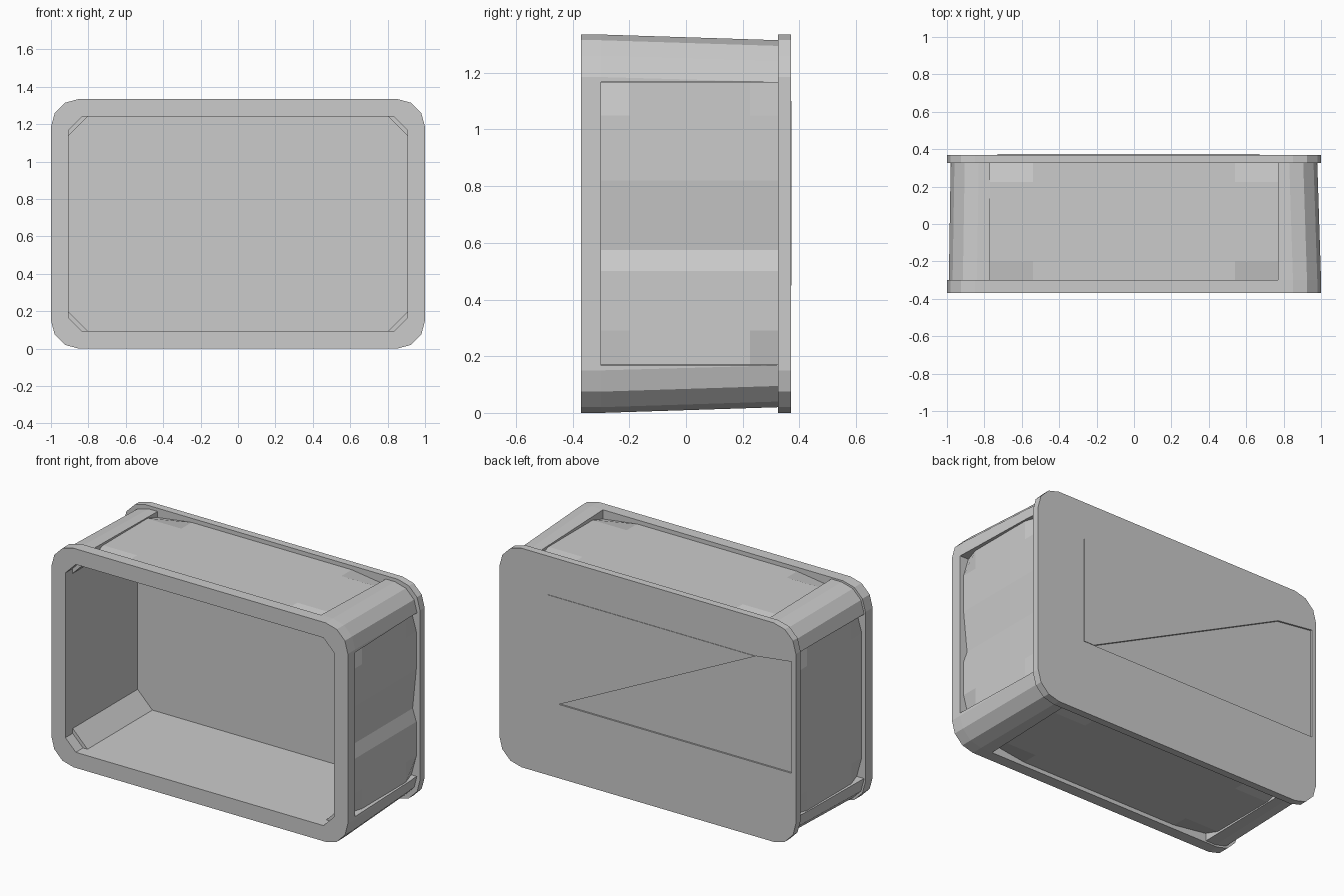
import bpy, bmesh, math

if "Cube" in bpy.data.objects:
    bpy.data.objects.remove(bpy.data.objects["Cube"])

W, H = 1.0, 1.335          # half width, full height
MID = H / 2
FRONT, RIM, BACK, END = -0.37, -0.30, 0.325, 0.37

grey = bpy.data.materials.new("plain_grey")
grey.use_nodes = True
COLOUR = (0.6, 0.6, 0.6, 1)
grey.diffuse_color = COLOUR
grey.node_tree.nodes["Principled BSDF"].inputs["Base Color"].default_value = COLOUR


def finish(name, bm):
    mesh = bpy.data.meshes.new(name)
    bm.to_mesh(mesh)
    bm.free()
    mesh.materials.append(grey)
    obj = bpy.data.objects.new(name, mesh)
    bpy.context.collection.objects.link(obj)
    return obj


def corner(inset, radius, chamfer=False):
    """Upper +x corner as four (x, z) points, z measured from the middle."""
    cx, cz = W - inset - radius, MID - inset - radius
    pts = []
    for i in range(4):
        a, t = math.radians(30 * i), i / 3
        c, s = (1 - t, t) if chamfer else (math.cos(a), math.sin(a))
        pts.append((cx + radius * c, cz + radius * s))
    return pts


def outline(inset, radius, chamfer=False):
    """Rounded or chamfered rectangle."""
    q = corner(inset, radius, chamfer)
    loop = q + [(-x, z) for x, z in reversed(q)]
    loop += [(-x, -z) for x, z in q] + [(x, -z) for x, z in reversed(q)]
    return [(x, z + MID) for x, z in loop]


def prism(name, outer, y0, y1, inner=None, far=None):
    """Extrude an outline along y; hollow with inner, tapered with far."""
    bm = bmesh.new()

    def ring(loop, y):
        return [bm.verts.new((x, y, z)) for x, z in loop]

    def bridge(a, b):
        for i in range(len(a)):
            j = (i + 1) % len(a)
            bm.faces.new((a[i], a[j], b[j], b[i]))

    of, ob = ring(outer, y0), ring(far or outer, y1)
    bridge(of, ob)
    if inner:
        nf, nb = ring(inner, y0), ring(inner, y1)
        bridge(nf, nb)
        bridge(of, nf)
        bridge(ob, nb)
    else:
        bm.faces.new(of)
        bm.faces.new(ob)
    bmesh.ops.recalc_face_normals(bm, faces=bm.faces)
    return finish(name, bm)


def pillow(name, rows, place, outward, crease=None):
    """Wall panel with dipped corners and an optional crease along one row."""
    bm = bmesh.new()
    cols = [RIM, RIM + 0.1, BACK - 0.1, BACK]
    grid = []
    for r in rows:
        line = []
        for y in cols:
            depth = 0.025
            if r in (rows[0], rows[-1]) and y in (RIM, BACK):
                depth = 0.058
            elif r == crease:
                depth = 0.05
            line.append(bm.verts.new(place(r, y, depth)))
        grid.append(line)
    for a, b in zip(grid, grid[1:]):
        for i in range(3):
            bm.faces.new((a[i], a[i + 1], b[i + 1], b[i]))
    bm.normal_update()
    for f in bm.faces:
        if f.normal.dot(outward) < 0:
            f.normal_flip()
    return finish(name, bm)


# Front frame, inner walls and back panel
prism("front_frame", outline(0, 0.15), FRONT, RIM, outline(0.095, 0.07, True))
prism("inner_walls", outline(0.065, 0.15), RIM, BACK, outline(0.095, 0.10, True))
back = prism("back_panel", outline(0, 0.15), BACK, END)

# Slightly pillowed outer panels between the corner posts
from mathutils import Vector
wide = [-0.78, -0.54, 0.54, 0.78]
tall = [0.17, 0.29, 1.05, 1.165]
pillow("top_panel", wide, lambda r, y, d: (r, y, H - d), Vector((0, 0, 1)))
pillow("bottom_panel", wide, lambda r, y, d: (r, y, d), Vector((0, 0, -1)))
pillow("right_panel", tall, lambda r, y, d: (d - W, y, r), Vector((-1, 0, 0)))
pillow("left_panel", tall[:2] + [0.5, 0.575, 0.82] + tall[2:],
       lambda r, y, d: (W - d, y, r), Vector((1, 0, 0)), crease=0.575)


# Corner posts running from the frame back to the panel
def post(inset, sx, sz):
    pts = [(0.93, 0.50), (W - inset, 0.50)] + corner(inset, 0.15)
    pts += [(0.77, MID - inset), (0.77, 0.60), (0.86, 0.563)]
    return [(sx * x, MID + sz * z) for x, z in pts]


for vertical, sz in (("upper", 1), ("lower", -1)):
    for side, sx, start in (("left", 1, 0.0), ("right", -1, 0.01)):
        prism(f"{vertical}_{side}_corner_post", post(start, sx, sz), RIM, BACK,
              far=post(0.02, sx, sz))

# Shallow sunken facet cut into the back, and a thin raised one above it
cutter = prism("facet_cutter", [(0.6, 0.45), (-0.97, 0.45), (-0.97, 1.13), (-0.73, 1.1)],
               END - 0.01, END + 0.05)
cutter.hide_render = True
cutter.hide_set(True)
cut = back.modifiers.new("sunken_facet", "BOOLEAN")
cut.operation = "DIFFERENCE"
cut.object = cutter
upper = [(-0.73, 1.1), (0.67, 1.1), (0.67, 0.45), (0.6, 0.45)]
prism("outer_back_facet", upper, END, END + 0.003)
prism("inner_back_facet", upper, BACK - 0.003, BACK)
